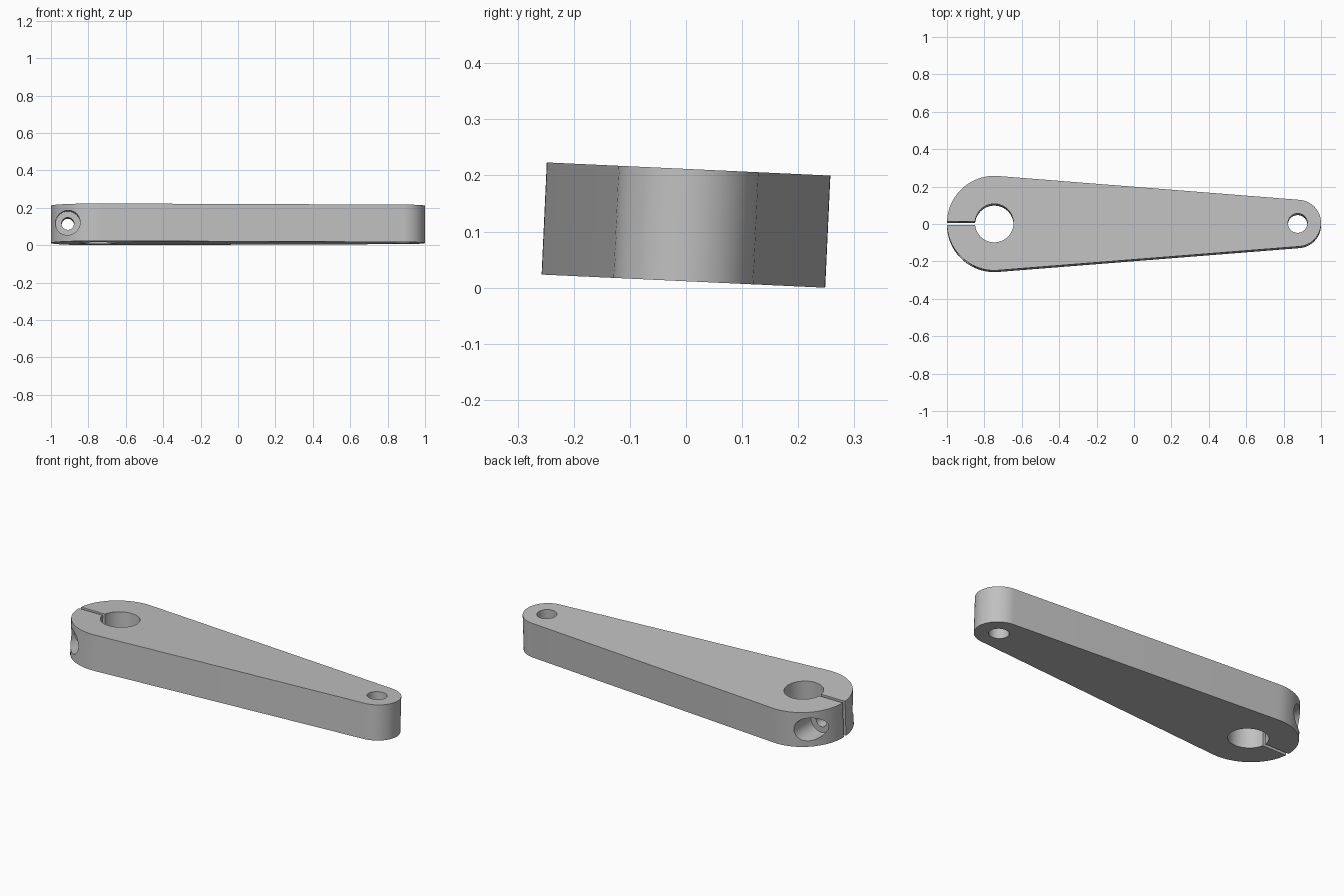
import bpy, bmesh
from math import acos, cos, sin, pi, radians
from mathutils import Matrix, Vector

cube = bpy.data.objects.get("Cube")
if cube:
    bpy.data.objects.remove(cube, do_unlink=True)

BIG_X, BIG_R = -0.747, 0.253
TIP_X, TIP_R = 0.875, 0.125
THICK = 0.2

steel = bpy.data.materials.new("light grey metal")
steel.use_nodes = True
grey = (0.53, 0.53, 0.53, 1)
steel.diffuse_color = grey
steel.node_tree.nodes["Principled BSDF"].inputs["Base Color"].default_value = grey


def new_object(name, bm):
    bmesh.ops.recalc_face_normals(bm, faces=bm.faces)
    mesh = bpy.data.meshes.new(name)
    bm.to_mesh(mesh)
    bm.free()
    mesh.materials.append(steel)
    obj = bpy.data.objects.new(name, mesh)
    bpy.context.collection.objects.link(obj)
    return obj


def arc(x, r, start, end, steps):
    angles = [start + (end - start) * i / steps for i in range(steps + 1)]
    return [(x + r * cos(a), r * sin(a)) for a in angles]


def cylinder(name, centre, r, length, axis="Z", sides=40):
    bm = bmesh.new()
    turn = Matrix.Rotation(pi / 2, 4, "X") if axis == "Y" else Matrix()
    bmesh.ops.create_cone(bm, cap_ends=True, segments=sides, radius1=r, radius2=r,
                          depth=length, matrix=Matrix.Translation(centre) @ turn)
    return new_object(name, bm)


# Tapered arm: two arcs joined by their common tangents
tangent = acos((BIG_R - TIP_R) / (TIP_X - BIG_X))
outline = arc(TIP_X, TIP_R, -tangent, tangent, 32)
outline += arc(BIG_X, BIG_R, tangent, 2 * pi - tangent, 40)
bm = bmesh.new()
base = bm.faces.new([bm.verts.new((x, y, -THICK / 2)) for x, y in outline])
top = bmesh.ops.extrude_face_region(bm, geom=[base])["geom"]
bmesh.ops.translate(bm, vec=(0, 0, THICK),
                    verts=[v for v in top if isinstance(v, bmesh.types.BMVert)])
arm = new_object("clamp_arm", bm)

# Shaft bore, tip bore and clamping slot
cutters = [cylinder("shaft_bore", (BIG_X, 0, 0), 0.103, 0.5),
           cylinder("tip_bore", (TIP_X, 0, 0), 0.052, 0.5)]
bm = bmesh.new()
bmesh.ops.create_cube(bm, size=1)
bmesh.ops.scale(bm, vec=(0.4, 0.02, 0.5), verts=bm.verts)
bmesh.ops.translate(bm, vec=(BIG_X - 0.2, 0, 0), verts=bm.verts)
cutters.append(new_object("clamp_slot", bm))

# Cross screw hole, counterbored from both sides
SCREW_X = -0.91
cutters.append(cylinder("screw_hole", (SCREW_X, 0, 0), 0.033, 0.8, "Y"))
for side, name in ((-1, "front_counterbore"), (1, "back_counterbore")):
    cutters.append(cylinder(name, (SCREW_X, side * 0.28, 0), 0.066, 0.4, "Y"))

bpy.context.view_layer.objects.active = arm
for cutter in cutters:
    mod = arm.modifiers.new(cutter.name, "BOOLEAN")
    mod.operation = "DIFFERENCE"
    mod.solver = "EXACT"
    mod.object = cutter
    bpy.ops.object.modifier_apply(modifier=mod.name)
    bpy.data.objects.remove(cutter, do_unlink=True)

# Slight roll about the long axis, resting on the ground
arm.data.transform(Matrix.Rotation(radians(-2.65), 4, "X"))
lowest = min(v.co.z for v in arm.data.vertices)
arm.data.transform(Matrix.Translation(Vector((0, 0, -lowest))))

for obj in bpy.context.selected_objects:
    obj.select_set(False)
arm.select_set(True)
bpy.ops.object.shade_smooth_by_angle(angle=radians(30))
